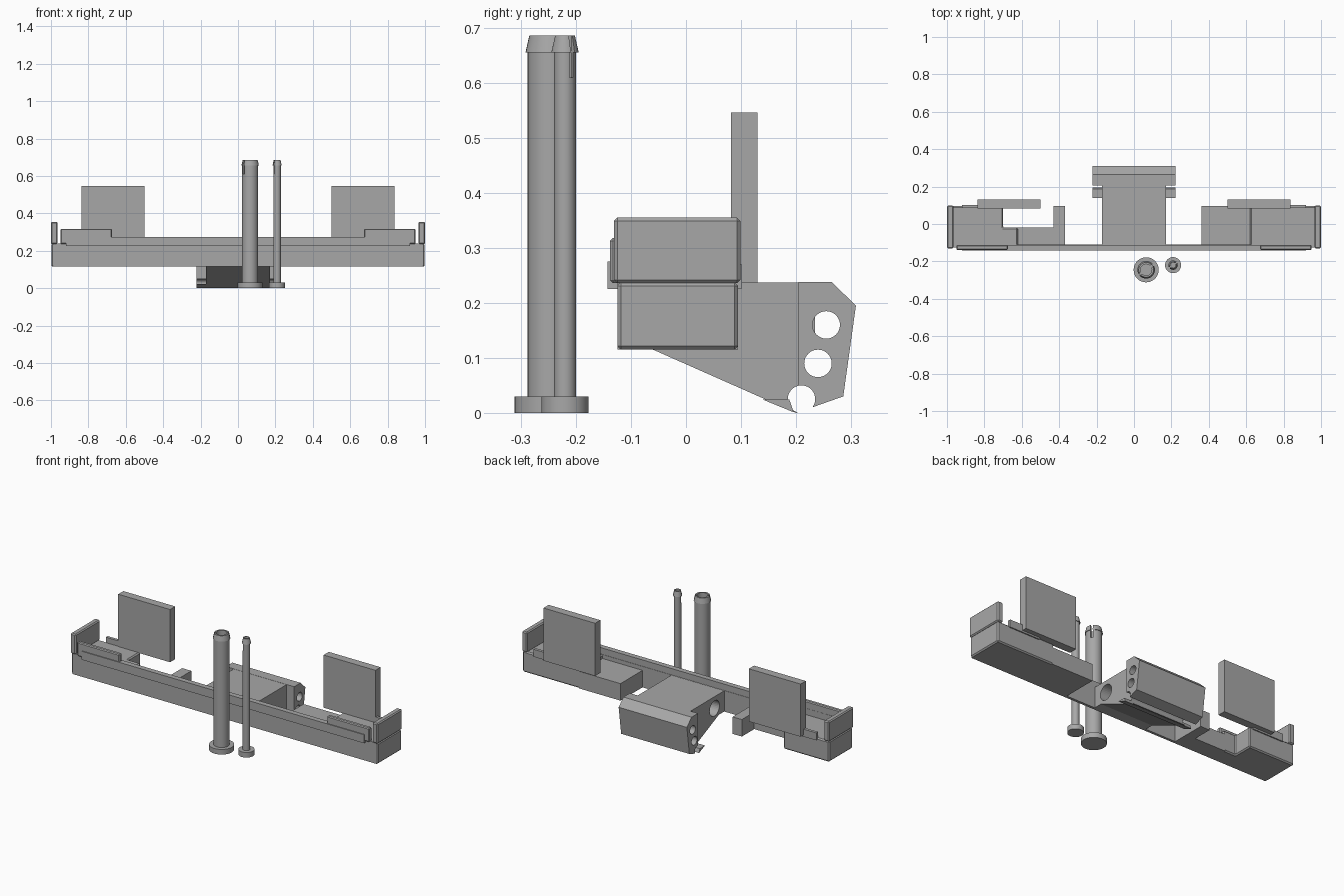
import bpy, bmesh, math
from mathutils import Vector, Matrix

if "Cube" in bpy.data.objects:
    bpy.data.objects.remove(bpy.data.objects["Cube"])

grey = bpy.data.materials.new("plain_grey")
COLOUR = (0.39, 0.39, 0.39, 1)
grey.use_nodes = True
grey.diffuse_color = COLOUR
for node in grey.node_tree.nodes:
    if node.type == 'BSDF_PRINCIPLED':
        node.inputs["Base Color"].default_value = COLOUR


def finish(name, bm, bevel=0):
    bmesh.ops.recalc_face_normals(bm, faces=bm.faces)
    if bevel:
        bmesh.ops.bevel(bm, geom=bm.edges[:], offset=bevel, segments=1,
                        affect='EDGES', profile=0.5)
    mesh = bpy.data.meshes.new(name)
    bm.to_mesh(mesh)
    bm.free()
    mesh.materials.append(grey)
    obj = bpy.data.objects.new(name, mesh)
    bpy.context.collection.objects.link(obj)
    return obj


def prism(name, outline, lo, hi, axis='z', bevel=0):
    """Extrude an (x, y) outline along z, or a (y, z) outline along x."""
    bm = bmesh.new()
    place = (lambda a, b: (a, b, lo)) if axis == 'z' else (lambda a, b: (lo, a, b))
    face = bm.faces.new([bm.verts.new(place(a, b)) for a, b in outline])
    top = bmesh.ops.extrude_face_region(bm, geom=[face])
    move = Vector((0, 0, hi - lo)) if axis == 'z' else Vector((hi - lo, 0, 0))
    bmesh.ops.translate(bm, vec=move,
                        verts=[v for v in top["geom"] if isinstance(v, bmesh.types.BMVert)])
    return finish(name, bm, bevel)


def box(name, x, y, z, bevel=0):
    outline = [(x[0], y[0]), (x[1], y[0]), (x[1], y[1]), (x[0], y[1])]
    return prism(name, outline, z[0], z[1], bevel=bevel)


def lathe(name, profile, cx, cy, steps=32):
    bm = bmesh.new()
    verts = [bm.verts.new((r, 0, z)) for r, z in profile]
    edges = [bm.edges.new(pair) for pair in zip(verts, verts[1:])]
    bmesh.ops.spin(bm, geom=verts + edges, cent=(0, 0, 0), axis=(0, 0, 1),
                   angle=math.tau, steps=steps, use_duplicate=False)
    bmesh.ops.remove_doubles(bm, verts=bm.verts, dist=0.0001)
    bmesh.ops.translate(bm, verts=bm.verts, vec=(cx, cy, 0))
    return finish(name, bm)


def cut(obj, cutters):
    """Subtract the cutters from the object and discard them."""
    for cutter in cutters:
        cutter.hide_render = True
        mod = obj.modifiers.new("cut", 'BOOLEAN')
        mod.operation = 'DIFFERENCE'
        mod.solver = 'EXACT'
        mod.object = cutter
    deps = bpy.context.evaluated_depsgraph_get()
    mesh = bpy.data.meshes.new_from_object(obj.evaluated_get(deps))
    obj.modifiers.clear()
    obj.data = mesh
    for cutter in cutters:
        bpy.data.objects.remove(cutter)


def cross_hole(y, z, r):
    circle = [(y + r * math.cos(i * math.tau / 32), z + r * math.sin(i * math.tau / 32))
              for i in range(32)]
    return prism("hole_cutter", circle, -0.4, 0.4, axis='x')


def smooth(obj):
    bpy.ops.object.select_all(action='DESELECT')
    obj.select_set(True)
    bpy.context.view_layer.objects.active = obj
    bpy.ops.object.shade_smooth_by_angle(angle=math.radians(35))


# Long front beam and its raised ledge
BOTTOM, DECK, INNER, RIM = 0.115, 0.238, 0.215, 0.275
FRONT, BACK = -0.125, 0.095
box("front_beam", (-0.99, 0.99), (FRONT, -0.11), (BOTTOM, DECK))
box("front_ledge", (-0.92, 0.92), (-0.143, -0.112), (0.225, RIM))

# Solid end block, and the notched block with its hook
box("left_end_block", (0.62, 0.998), (FRONT, BACK), (BOTTOM, DECK), 0.007)
box("left_inner_block", (0.36, 0.63), (FRONT, BACK), (BOTTOM, INNER))
prism("right_end_block",
      [(-0.998, FRONT), (-0.62, FRONT), (-0.62, -0.02), (-0.70, -0.02),
       (-0.70, BACK), (-0.998, BACK)], BOTTOM, DECK, bevel=0.007)
prism("right_hook",
      [(-0.63, FRONT), (-0.37, FRONT), (-0.37, BACK), (-0.43, BACK),
       (-0.43, -0.02), (-0.63, -0.02)], BOTTOM, INNER)

# Parts repeated at both ends
for name, s in (("left", 1), ("right", -1)):
    def span(a, b):
        return sorted((s * a, s * b))
    box(name + "_end_cap", span(0.965, 1.0), (-0.131, 0.099), (0.236, 0.355), 0.006)
    box(name + "_front_strip", span(0.675, 0.95), (-0.138, -0.113), (0.236, 0.318), 0.005)
    box(name + "_upright_plate", span(0.50, 0.837), (0.082, 0.13), (0.236, 0.546))
    box(name + "_back_lip", span(0.72, 0.92), (0.085, 0.102), (0.226, 0.27))

# Sloping central arm
arm = prism("centre_arm",
            [(-0.12, BOTTOM), (-0.06, BOTTOM), (0.2, 0.0), (0.235, 0.012),
             (0.235, 0.237), (-0.12, 0.237)], -0.172, 0.172, axis='x')
cut(arm, [cross_hole(-0.02, 0.168, 0.045), cross_hole(0.21, 0.025, 0.025),
          cross_hole(0.24, 0.09, 0.025)])

# Wider head at the back of the arm
head = prism("arm_head",
             [(0.205, 0.003), (0.235, 0.012), (0.286, 0.03), (0.309, 0.195),
              (0.265, 0.238), (0.205, 0.238)], -0.222, 0.222, axis='x')
cut(head, [cross_hole(0.21, 0.025, 0.025), cross_hole(0.24, 0.09, 0.025),
           cross_hole(0.255, 0.16, 0.025)])
prism("head_lower_tab", [(0.14, 0.024), (0.196, 0.001), (0.188, 0.024)],
      -0.222, 0.222, axis='x')


# Pins with flanged feet and split, tapered tips
def pin(name, cx, cy, foot, shaft, tip, slot):
    obj = lathe(name, [(0, 0), (foot, 0), (foot, 0.03), (shaft, 0.03), (shaft, 0.655),
                       (tip, 0.655), (tip - 0.007, 0.686), (shaft * 0.7, 0.686),
                       (shaft * 0.7, 0.61), (0, 0.61)], cx, cy)
    cutter = box("slot_cutter", (-0.1, 0.1), (-slot, slot), (0.61, 0.75))
    cutter.data.transform(Matrix.Translation((cx, cy, 0)) @ Matrix.Rotation(math.radians(35), 4, 'Z'))
    cut(obj, [cutter])
    smooth(obj)


pin("large_pin", 0.065, -0.245, 0.067, 0.043, 0.047, 0.006)
pin("small_pin", 0.209, -0.22, 0.043, 0.02, 0.025, 0.004)
